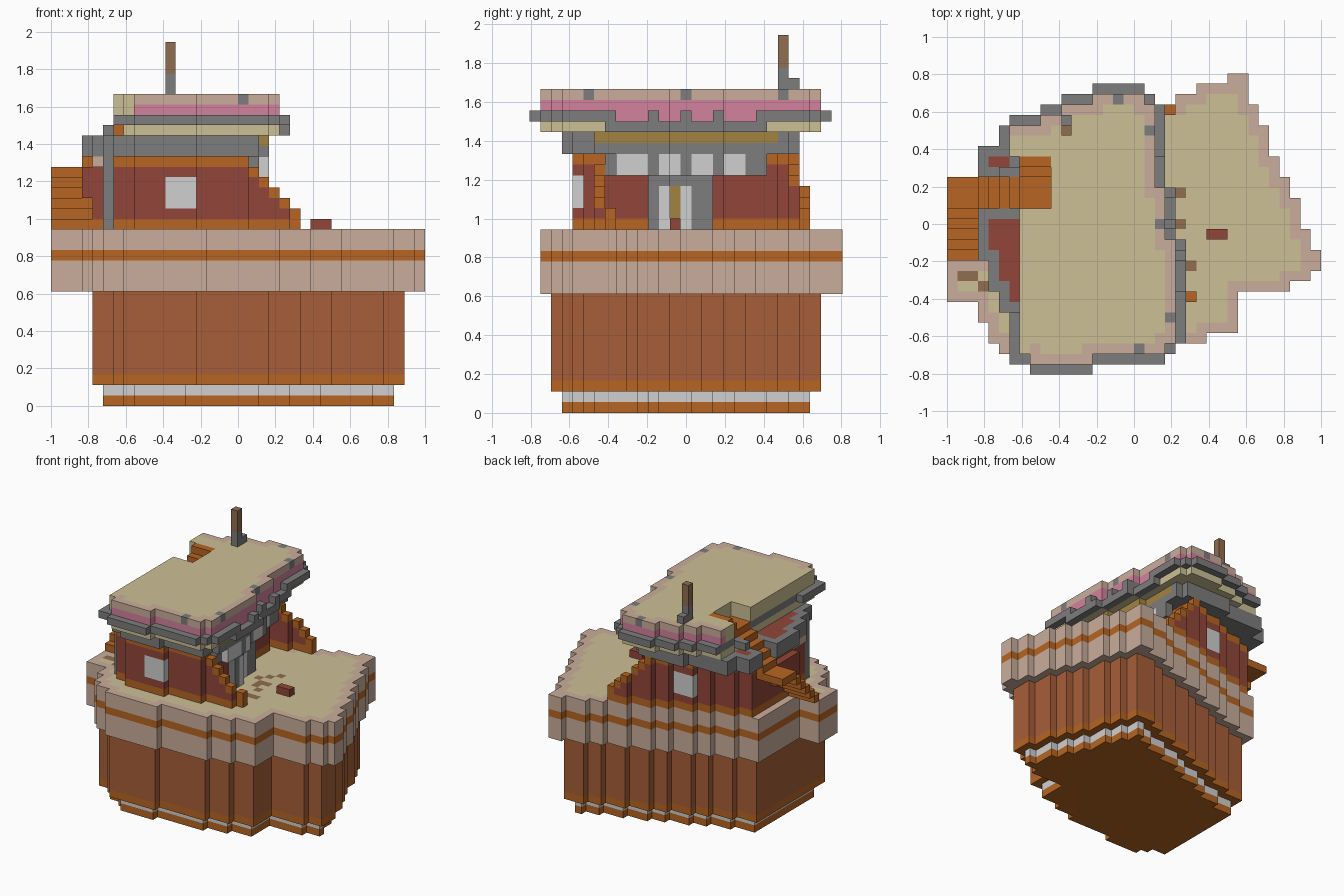
import bpy, bmesh

cube = bpy.data.objects.get("Cube")
if cube:
    bpy.data.objects.remove(cube)

U = 1 / 18  # edge of one block


def linear(c):
    c /= 255
    return c / 12.92 if c < 0.04 else ((c + 0.055) / 1.055) ** 2.4


# Flat colours
PALETTE = dict(tan=(205, 192, 149), rosy=(202, 174, 156), orange=(183, 101, 34),
               red=(146, 70, 58), brick=(167, 94, 57), grey=(125, 125, 125),
               white=(208, 208, 208), pink=(212, 130, 158), olive=(162, 132, 66),
               brown=(144, 109, 80))
MATS = {}
for label, rgb in PALETTE.items():
    mat = bpy.data.materials.new(label)
    mat.use_nodes = True
    colour = tuple(linear(c) for c in rgb) + (1,)
    mat.diffuse_color = colour
    node = next(n for n in mat.node_tree.nodes if n.type == 'BSDF_PRINCIPLED')
    node.inputs["Base Color"].default_value = colour
    node.inputs["Roughness"].default_value = 0.9
    MATS[label] = mat

# Block faces: outward direction and its two in-plane axes
AXES = [(0, 1, 2), (1, 2, 0), (2, 0, 1)]


def build(name, cells):
    """Mesh the exposed faces of {(column, row, level): colour}; rows count from the back."""
    used = sorted(set(cells.values()))
    mesh = bpy.data.meshes.new(name)
    for c in used:
        mesh.materials.append(MATS[c])
    bm = bmesh.new()
    verts = {}

    def vert(p):
        if p not in verts:
            verts[p] = bm.verts.new(((p[0] - 18) * U, (14.5 - p[1]) * U, p[2] * U))
        return verts[p]

    for cell, c in cells.items():
        for n, a, b in AXES:
            for side in (0, 1):
                near = list(cell)
                near[n] += 2 * side - 1
                if tuple(near) in cells:
                    continue
                quad = []
                for da, db in ((0, 0), (1, 0), (1, 1), (0, 1)):
                    p = list(cell)
                    p[n] += side
                    p[a] += da
                    p[b] += db
                    quad.append(vert(tuple(p)))
                # rows run against y, which flips the winding
                face = bm.faces.new(quad if side == 0 else quad[::-1])
                face.material_index = used.index(c)
    bmesh.ops.dissolve_limit(bm, angle_limit=0.01, verts=bm.verts[:], edges=bm.edges[:],
                             delimit={'MATERIAL'})
    bm.to_mesh(mesh)
    bm.free()
    ob = bpy.data.objects.new(name, mesh)
    bpy.context.collection.objects.link(ob)


def box(cols, rows, levels, colour):
    return {(i, r, k): colour for i in range(*cols) for r in range(*rows) for k in range(*levels)}


def outline(lefts, rights):
    """Plan shape from edge steps: each pair is (first row, edge); the last row ends the plan."""
    def edge(steps, r):
        return [e for first, e in steps if first <= r][-1]
    first, last = lefts[0][0], rights[-1][0]
    return {(i, r) for r in range(first, last)
            for i in range(edge(lefts, r), edge(rights, r))}


def erode(plan):
    return {(i, r) for i, r in plan
            if all((i + a, r + b) in plan for a in (-1, 0, 1) for b in (-1, 0, 1))}


def layer(plan, levels, colour):
    return {(i, r, k): colour for i, r in plan for k in range(*levels)}


# Plan shapes; deck and house share one slanted back edge
deck = outline([(0, 27), (1, 24), (2, 22), (3, 19), (4, 16), (5, 14), (6, 11), (7, 9), (8, 6),
                (9, 3), (24, 4), (26, 5), (27, 7)],
               [(0, 29), (3, 30), (5, 31), (8, 32), (10, 33), (12, 34), (15, 35), (17, 36),
                (19, 35), (20, 33), (21, 28), (25, 25), (26, 22), (27, 15), (28, 0)])
body = erode(deck) | {(4, 23), (4, 24), (7, 26)}
base = erode(body)
eave = outline([(1, 14), (2, 11), (3, 9), (4, 6), (13, 7), (23, 6), (28, 8)],
               [(1, 19), (2, 20), (3, 21), (11, 22), (16, 23), (26, 22), (27, 21), (28, 14), (29, 0)])
roof = outline([(2, 14), (3, 11), (4, 9), (5, 6), (13, 7), (27, 8)],
               [(2, 19), (3, 20), (11, 21), (16, 22), (26, 21), (27, 14), (28, 0)])
tier = outline([(4, 11), (5, 5), (7, 3), (18, 4), (21, 5), (23, 6), (25, 8)],
               [(4, 18), (5, 19), (11, 20), (16, 21), (23, 20), (25, 14), (26, 0)])
walls = outline([(5, 14), (6, 11), (7, 9), (8, 6), (9, 4), (18, 5), (22, 6), (24, 8)],
                [(5, 16), (6, 17), (11, 18), (16, 19), (24, 14), (25, 0)])
notch = {(i, r) for i in range(10) for r in range(8, 13)}  # stair opening in the roof

# Base and body
build("base", {**layer(base, (0, 1), "orange"), **layer(base, (1, 2), "white")})
build("body", {**layer(body, (2, 3), "orange"), **layer(body, (3, 11), "brick")})

# Deck with striped rim, tan floor and stains
deck |= {(i, r) for i in range(3) for r in range(18, 22)}
cells = {**layer(deck, (11, 17), "rosy"), **layer(deck, (14, 15), "orange")}
cells.update(layer(erode(deck), (16, 17), "tan"))
for i, r in ((22, 11), (22, 14), (22, 16), (23, 18), (21, 12), (21, 14), (21, 15), (20, 13),
             (22, 18), (1, 19), (2, 19), (3, 20)):
    cells[i, r, 16] = "brown"
build("deck", cells)
build("deck_block", box((25, 27), (15, 16), (17, 18), "red"))

# House walls with side windows
cells = {**layer(walls, (17, 24), "red"), **layer(walls, (17, 18), "orange"),
         **layer(walls, (23, 24), "orange")}
for r in (6, 24):
    cells.update(box((11, 14), (r, r + 1), (19, 22), "white"))
cells.update(box((3, 4), (13, 18), (20, 23), "red"))
cells.update(box((4, 6), (18, 21), (23, 24), "rosy"))
build("house_walls", cells)
build("corner_post", box((5, 6), (22, 23), (17, 24), "grey"))


# Stepped wing walls at both ends of the facade
def wing(name, columns):
    cells = {}
    for i, r, top in columns:
        cells.update(box((i, i + 1), (r, r + 1), (17, top), "red"))
        cells[i, r, 17] = cells[i, r, top - 1] = "orange"
    i, r, top = columns[-1]
    cells.update(box((i, i + 1), (r, r + 1), (17, top), "orange"))
    build(name, cells)


wing("front_wing", [(i, 23 if i < 19 else 22 if i < 23 else 21, 42 - i) for i in range(18, 24)])
wing("back_wing", [(i, 4 if i < 19 else 3, 40 - i) for i in range(16, 22)])


# Facade: window band and door
def front(r):
    return 18 if r < 11 else 19 if r < 16 else 20


cells = box((19, 20), (21, 22), (22, 24), "grey")
for r in range(7, 21):
    x = front(r)
    glazed = r > 8 and (r % 3 != 2 or r == 20)
    cells.update(box((x, x + 1), (r, r + 1), (22, 24), "white" if glazed else "grey"))
build("window_band", cells)
cells = {}
for r in range(12, 18):
    x = front(r) - 1
    cells.update(box((x, x + 1), (r, r + 1), (17, 22), "grey"))
    if r in (14, 15, 16):
        cells.update(box((x, x + 1), (r, r + 1), (17, 21), "olive" if r == 15 else "white"))
build("door", cells)

# Upper tier with red side balcony and olive beam
cells = layer(tier, (24, 26), "grey")
for i, r in erode(tier):
    if i < 7 and (r > 13 or (r == 8 and i < 6)):
        cells[i, r, 25] = "red"
for r in range(6, 23):
    cells[front(r), r, 25] = "olive"
for i, r in notch:
    if r > 9 or i > 6:
        for k in (24, 25):
            cells.pop((i, r, k), None)
cells.update(box((5, 7), (9, 10), (26, 27), "grey"))
build("upper_tier", cells)

# Eave: lowered and crenellated along the facade
cells = layer(eave - notch, (27, 28), "grey")
for r in range(7, 22):
    x = front(r) + 2
    cells[x, r, 26] = "grey"
    if r not in (7, 11, 14, 17, 21):
        del cells[x, r, 27]
        cells[x - 1, r, 27] = "pink"
build("eave", cells)

# Roof slab: pink band, rosy rim, tan top and plain tan balcony side
rim = roof - erode(roof)
plain = {(i, r) for i, r in rim if i < 8 and 5 < r < 27}
roof_plan = roof - notch
build("roof_underside", layer(roof_plan, (26, 27), "tan"))
cells = layer(roof_plan, (28, 30), "tan")
for i, r in (rim - plain) & roof_plan:
    cells[i, r, 28], cells[i, r, 29] = "pink", "rosy"
for i, r in ((16, 2), (11, 4), (19, 5), (20, 14), (21, 23), (18, 26)):
    cells[i, r, 29] = "grey"
build("roof", cells)

# Mast
build("mast", {**box((11, 12), (5, 6), (30, 32), "grey"), **box((11, 12), (5, 6), (32, 35), "brown"),
               **box((11, 12), (4, 5), (30, 31), "grey")})

# Outside stair from deck to landing, then inside the notch to the roof
cells = box((0, 4), (10, 13), (22, 23), "orange")
for s in range(5):
    cells.update(box((0, 3 if s < 2 else 4), (13 + s, 14 + s), (21 - s, 22 - s), "orange"))
build("outside_stair", cells)
cells = box((7, 10), (8, 13), (24, 28), "orange")
for s in range(4):
    cells.update(box((3 + s, 4 + s), (10, 13), (23, 24 + s), "orange"))
for s in range(2):
    cells.update(box((7, 10), (8, 10 - s), (28, 29 + s), "orange"))
build("roof_stair", cells)
